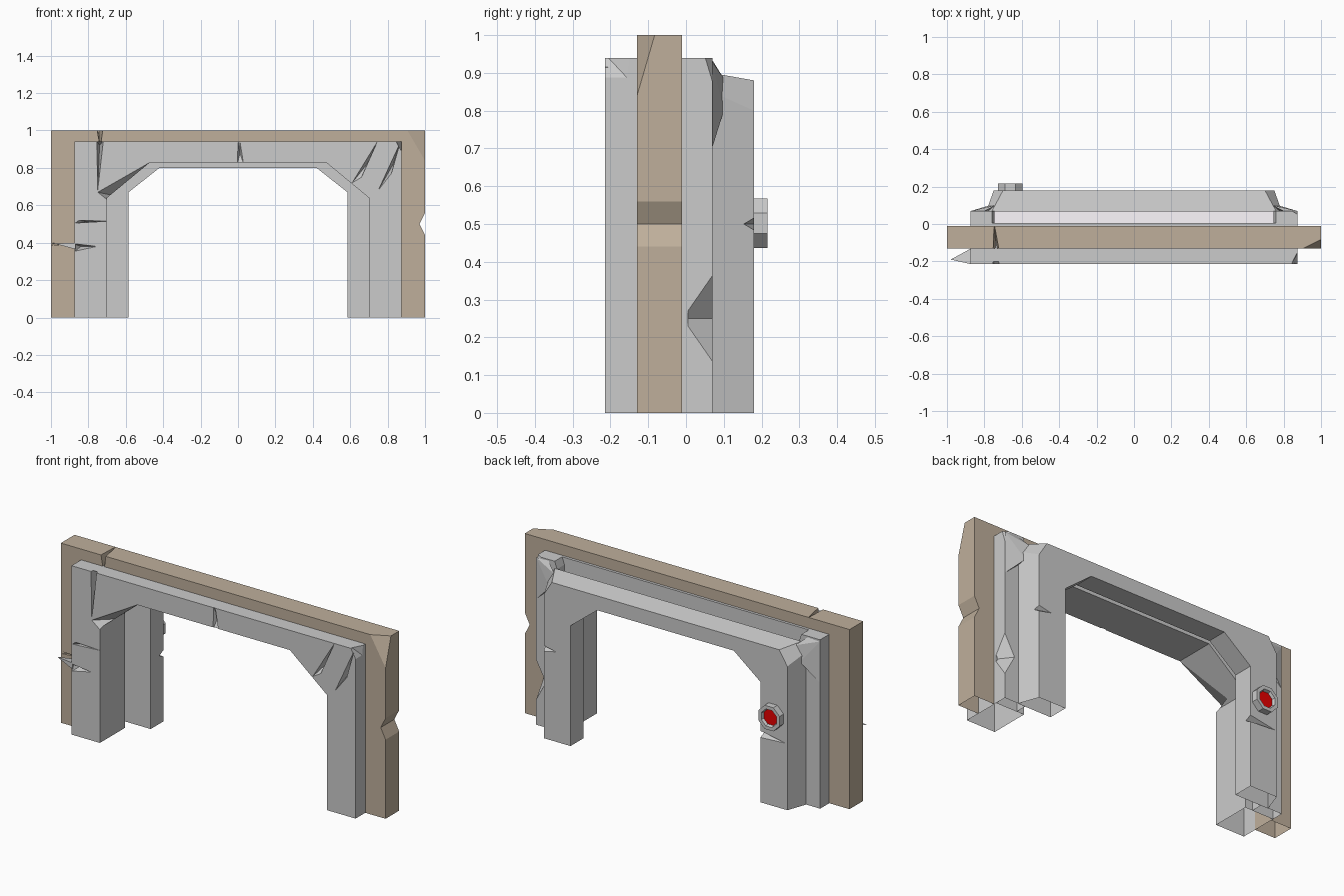
import bpy, bmesh
from mathutils import Vector

if "Cube" in bpy.data.objects:
    bpy.data.objects.remove(bpy.data.objects["Cube"])


def material(name, rgb):
    m = bpy.data.materials.new(name)
    m.diffuse_color = (*rgb, 1)
    m.use_nodes = True
    m.node_tree.nodes["Principled BSDF"].inputs["Base Color"].default_value = m.diffuse_color
    return m


def to_object(name, bm, mat=None):
    bmesh.ops.recalc_face_normals(bm, faces=bm.faces)
    me = bpy.data.meshes.new(name)
    bm.to_mesh(me)
    bm.free()
    ob = bpy.data.objects.new(name, me)
    bpy.context.collection.objects.link(ob)
    if mat:
        me.materials.append(mat)
    return ob


def loft(name, front, y0, back, y1, mat=None):
    """Join two matching xz outlines placed at y0 and y1."""
    bm = bmesh.new()
    a = [bm.verts.new((x, y0, z)) for x, z in front]
    b = [bm.verts.new((x, y1, z)) for x, z in back]
    bm.faces.new(a)
    bm.faces.new(b)
    for i in range(len(a)):
        j = (i + 1) % len(a)
        bm.faces.new((a[i], a[j], b[j], b[i]))
    return to_object(name, bm, mat)


def arch(outer, inner):
    """Full outline from the right half: outer and inner points, bottom to top."""
    mirror = lambda pts: [(-x, z) for x, z in pts]
    return outer + mirror(outer)[::-1] + mirror(inner) + inner[::-1]


def hull(points):
    bm = bmesh.new()
    for p in points:
        bm.verts.new(p)
    res = bmesh.ops.convex_hull(bm, input=bm.verts)
    junk = list({v for v in res["geom_interior"] if isinstance(v, bmesh.types.BMVert)})
    bmesh.ops.delete(bm, geom=junk, context='VERTS')
    return bm


def cut(ob, points, push=(0, 0, 0)):
    """Chip a convex wedge out of ob; the all-but-last points are pushed outwards too."""
    pts = [Vector(p) for p in points]
    if any(push):
        pts += [p + Vector(push) for p in pts[:-1]]
    cutter = to_object("cutter", hull(pts))
    cutter.hide_render = True
    mod = ob.modifiers.new("chip", 'BOOLEAN')
    mod.operation = 'DIFFERENCE'
    mod.solver = 'EXACT'
    mod.object = cutter
    bpy.context.view_layer.objects.active = ob
    bpy.ops.object.modifier_apply(modifier=mod.name)
    bpy.data.objects.remove(cutter)


def open_bottom(ob):
    bm = bmesh.new()
    bm.from_mesh(ob.data)
    low = [f for f in bm.faces if all(v.co.z < 1e-3 for v in f.verts)]
    bmesh.ops.delete(bm, geom=low, context='FACES')
    bm.to_mesh(ob.data)
    bm.free()


tan = material("tan", (0.52, 0.43, 0.33))
red = material("red", (0.8, 0.0, 0.0))
white = material("pale_light", (1.0, 0.95, 1.0))

# tan outer band with a notch on its right edge
s = arch([(1, 0), (1, .44), (.97, .50), (1, .56), (1, 1)], [(.874, 0), (.874, .939)])
s = [p for p in s if p[0] > -.96 or p[1] in (0, 1)]
s = [(-1 if x == -.97 else x, z) for x, z in s if (x, z) != (-.97, .50)]
band = loft("outer_band", s, -.13, s, -.01, tan)
cut(band, [(1.01, -.14, .80), (1.02, -.14, 1.03), (1.01, -.075, 1.01),
           (.88, -.14, 1.01), (1.005, -.13, .83)])
cut(band, [(-.755, -.14, 1.01), (-.72, -.14, 1.01), (-.735, -.14, .9),
           (-.75, -.005, 1.01), (-.745, -.005, 1.01)])
cut(band, [(-1.01, -.14, .40), (-.86, -.14, .395), (-1.01, -.14, .385), (-.95, -.10, .39)], (0, -.01, 0))

# front arch
s = arch([(.875, 0), (.875, .94)], [(.70, 0), (.70, .64), (.47, .83)])
front = loft("front_arch", s, -.215, s, .005)
Y = -.215
gouges = [
    ([(.61, .72), (.745, .94), (.66, .75)], (.69, -.15, .82)),
    ([(.75, .68), (.865, .93), (.82, .77)], (.83, -.14, .82)),
    ([(-.87, .505), (-.70, .515), (-.85, .52)], (-.80, -.17, .51)),
    ([(-.88, .395), (-.755, .38), (-.87, .355)], (-.84, -.16, .38)),
    ([(-.755, .945), (-.72, .945), (-.75, .68)], (-.74, -.14, .92)),
    ([(0, .945), (.01, .945), (.03, .82), (-.003, .82)], (.01, -.19, .88)),
]
for tri, apex in gouges:
    cut(front, [(x, Y, z) for x, z in tri] + [apex], (0, -.02, 0))
# broken inner left corner and chipped outer right corner
cut(front, [(-.75, Y, .67), (-.47, Y, .83), (-.70, Y, .63), (-.60, Y, .70), (-.68, -.11, .655)], (0, -.02, 0))
cut(front, [(.885, Y, .87), (.885, Y, .95), (.84, Y, .95), (.885, -.13, .95), (.885, -.14, .87)], (0, -.01, 0))

# broken shard sticking out at the left
to_object("left_shard", hull([(-.87, -.215, .40), (-.87, -.215, .365), (-.87, -.13, .385),
                              (-.98, -.19, .395)]))

# side posts joining front and back arches
posts = []
for side, name in ((1, "right_post"), (-1, "left_post")):
    s = [(side * x, z) for x, z in ((.745, 0), (.875, 0), (.875, .94), (.76, .94), (.745, .90))]
    posts.append(loft(name, s, .004, s, .07))
cut(posts[0], [(.876, -.01, .25), (.88, .075, .38), (.88, .075, .12), (.81, .075, .25)])
cut(posts[0], [(.88, .045, .95), (.88, .075, .95), (.83, .075, .95), (.88, .075, .85)])

# back arch, tapering towards the rear
inner = [(.585, 0), (.585, .67), (.42, .80)]
back = loft("back_arch", arch([(.79, 0), (.79, .85), (.76, .90)], inner), .068,
            arch([(.75, 0), (.75, .80), (.70, .88)], inner), .18)
cut(back, [(.80, .185, .47), (.80, .185, .53), (.80, .14, .50), (.66, .185, .50)])
cut(back, [(-.57, .18, .36), (-.57, .18, .40), (-.57, .14, .38), (-.74, .18, .37)], (0, .02, 0))

# sloping gussets between back arch corners and post tops
for side, name in ((1, "right_gusset"), (-1, "left_gusset")):
    to_object(name, hull([(side * x, y, z) for x, y, z in (
        (.874, .069, .93), (.80, .069, .935), (.874, .069, .70),
        (.77, .10, .80), (.74, .10, .885), (.76, .069, .80))]))

for ob in (band, front, back, *posts):
    open_bottom(ob)

# pale strip set inside the top slot
s = [(-.745, .858), (.745, .858), (.745, .862), (-.745, .862)]
loft("slot_strip", s, .005, s, .068, white)

# octagonal button on the back: rim and red sunken disc
bpy.ops.mesh.primitive_cylinder_add(vertices=8, radius=.071, depth=.04,
                                    location=(-.662, .196, .502), rotation=(1.5708, .3927, 0))
rim = bpy.context.object
rim.name = "button_rim"
rim.data.materials.append(None)
rim.data.materials.append(red)
bpy.ops.object.transform_apply(location=True, rotation=True)
bm = bmesh.new()
bm.from_mesh(rim.data)
cap = max(bm.faces, key=lambda f: f.calc_center_median().y)
bmesh.ops.inset_region(bm, faces=[cap], thickness=.02)
bmesh.ops.inset_region(bm, faces=[cap], thickness=.006, depth=-.015)
cap.material_index = 1
bm.to_mesh(rim.data)
bm.free()
